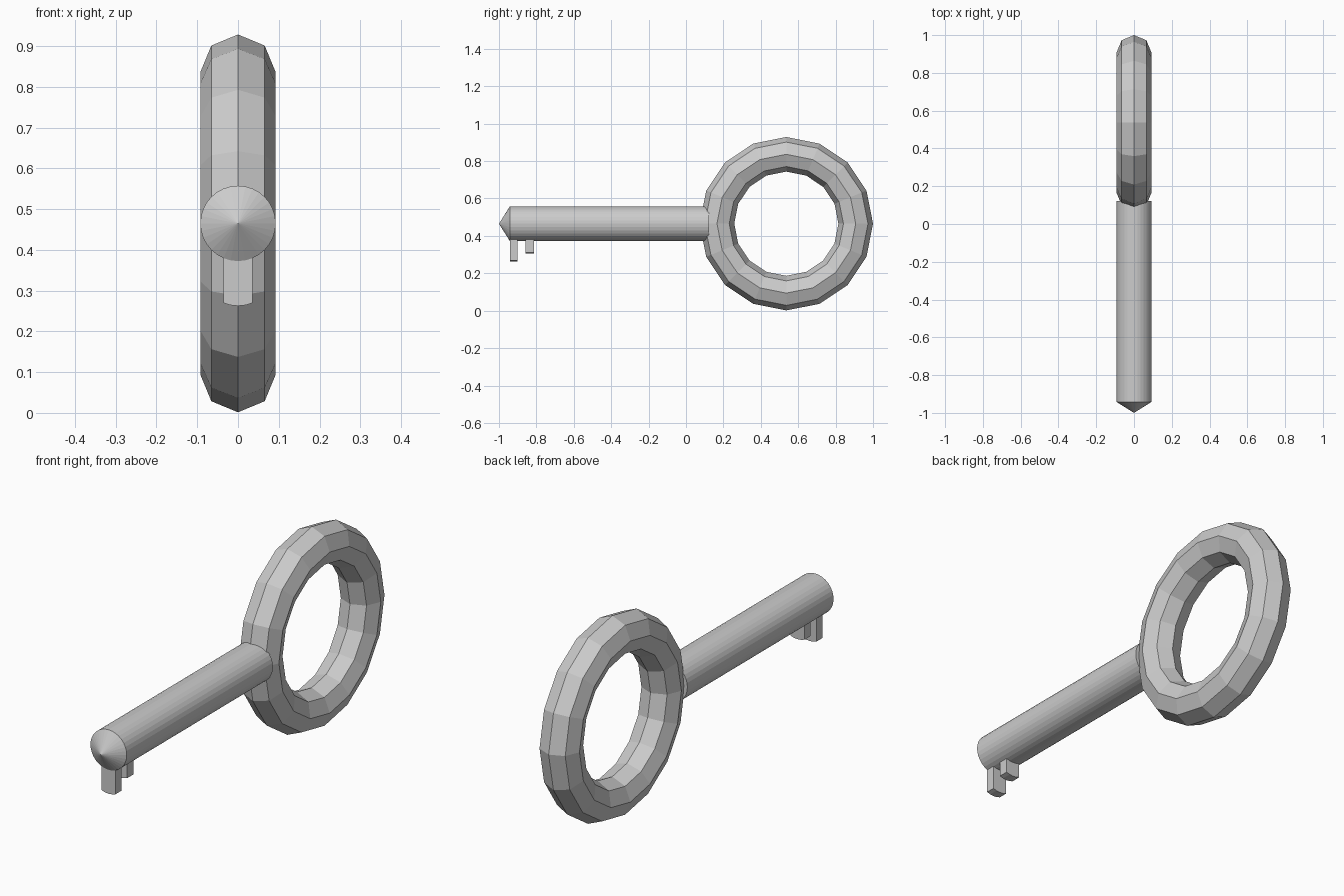
import bpy, bmesh
from math import sin, cos, pi

if "Cube" in bpy.data.objects:
    bpy.data.objects.remove(bpy.data.objects["Cube"])

AXIS_Z = 0.465      # height of the shaft axis and ring centre
RADIUS = 0.0925     # shaft and ring thickness
SIDES = 32

# ring-shaped handle: 16 x 8 low-poly torus facing sideways
bpy.ops.mesh.primitive_torus_add(
    major_segments=16, minor_segments=8, major_radius=0.371, minor_radius=RADIUS,
    location=(0, 0.5365, AXIS_Z), rotation=(0, pi / 2, 0))
bpy.context.object.name = "ring_handle"

# shaft: rings of vertices along y, extra loops where the teeth grow
bm = bmesh.new()
loops_y = [0.122, -0.812, -0.857, -0.90, -0.942]
rings = []
for y in loops_y:
    rings.append([bm.verts.new((RADIUS * sin(2 * pi * i / SIDES), y,
                                AXIS_Z - RADIUS * cos(2 * pi * i / SIDES)))
                  for i in range(SIDES)])
bands = []
for a, b in zip(rings, rings[1:]):
    bands.append([bm.faces.new((a[i], a[(i + 1) % SIDES], b[(i + 1) % SIDES], b[i]))
                  for i in range(SIDES)])
bm.faces.new(rings[0])

# pointed tip
tip = bm.verts.new((0, -1, AXIS_Z))
for i in range(SIDES):
    bm.faces.new((rings[-1][i], rings[-1][(i + 1) % SIDES], tip))


# teeth: the four lowest faces of a band pulled straight down
def pull_tooth(band, depth):
    faces = [band[i] for i in (-2, -1, 0, 1)]
    new = bmesh.ops.extrude_face_region(bm, geom=faces)["geom"]
    bmesh.ops.delete(bm, geom=faces, context='FACES')
    verts = [g for g in new if isinstance(g, bmesh.types.BMVert)]
    bmesh.ops.translate(bm, verts=verts, vec=(0, 0, -depth))


pull_tooth(bands[1], 0.068)
pull_tooth(bands[3], 0.110)

bmesh.ops.recalc_face_normals(bm, faces=bm.faces)
mesh = bpy.data.meshes.new("shaft_with_teeth")
bm.to_mesh(mesh)
bm.free()
bpy.context.collection.objects.link(bpy.data.objects.new("shaft_with_teeth", mesh))
